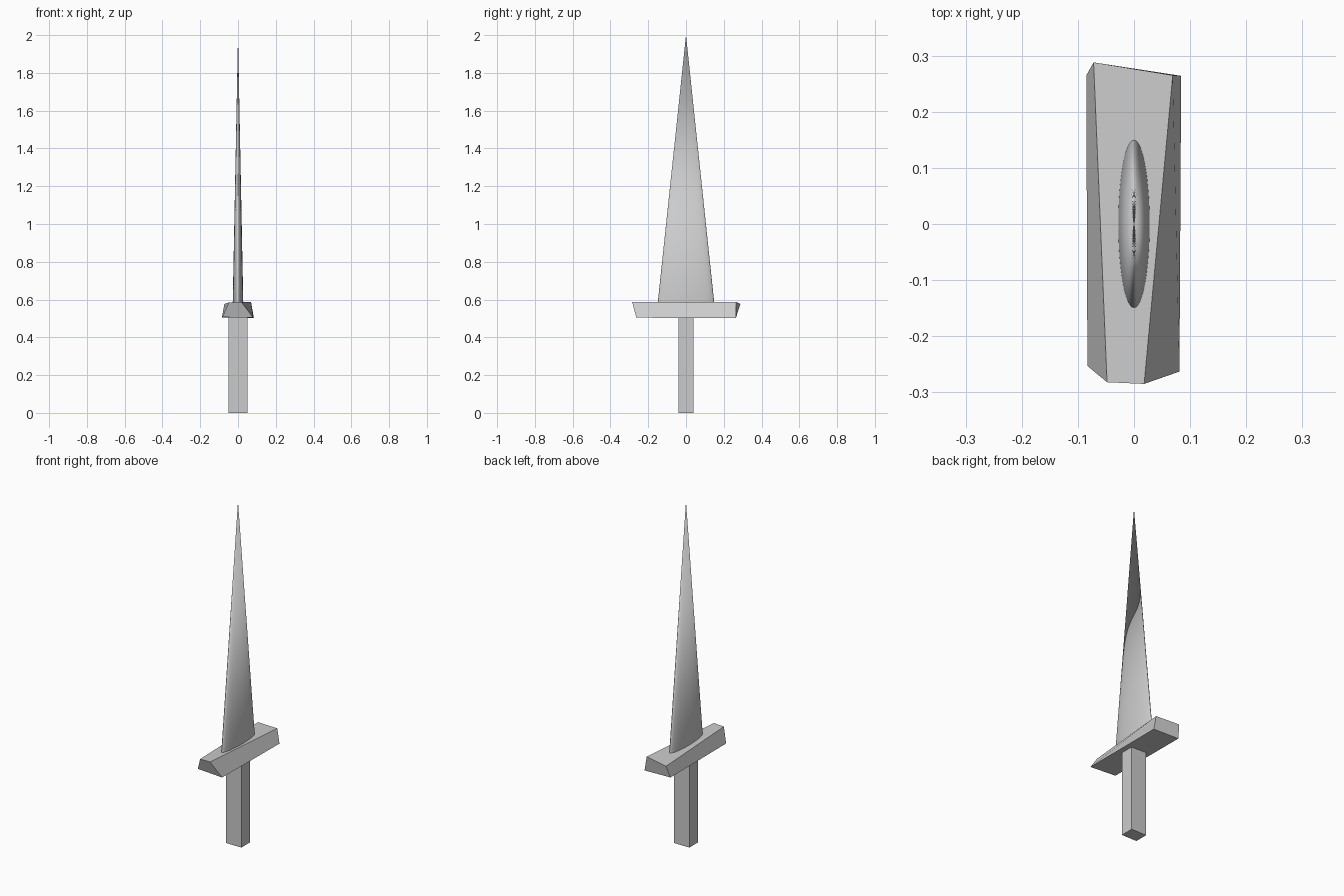
import bpy, bmesh, math
from mathutils import Matrix

if "Cube" in bpy.data.objects:
    bpy.data.objects.remove(bpy.data.objects["Cube"])


def add_object(name, bm):
    bmesh.ops.recalc_face_normals(bm, faces=bm.faces[:])
    mesh = bpy.data.meshes.new(name)
    bm.to_mesh(mesh)
    bm.free()
    obj = bpy.data.objects.new(name, mesh)
    bpy.context.collection.objects.link(obj)
    return obj


def block(name, bottom, top):
    """Six-sided block from two matching four-corner loops."""
    bm = bmesh.new()
    lo = [bm.verts.new(p) for p in bottom]
    hi = [bm.verts.new(p) for p in top]
    bm.faces.new(lo[::-1])
    bm.faces.new(hi)
    for i in range(4):
        j = (i + 1) % 4
        bm.faces.new((lo[i], lo[j], hi[j], hi[i]))
    return add_object(name, bm)


# Handle: plain rectangular bar
corners = [(-0.05, -0.04), (0.05, -0.04), (0.05, 0.04), (-0.05, 0.04)]
block("handle", [(x, y, 0) for x, y in corners], [(x, y, 0.506) for x, y in corners])

# Cross guard: irregular, hand-shaped taper
block("cross_guard",
      [(-0.083, -0.253, 0.507), (0.081, -0.263, 0.504), (0.084, 0.264, 0.502), (-0.085, 0.265, 0.506)],
      [(-0.048, -0.282, 0.585), (0.018, -0.285, 0.587), (0.069, 0.265, 0.587), (-0.072, 0.288, 0.577)])

# Blade: flattened cone
base, tip = 0.578, 2.0
bm = bmesh.new()
bmesh.ops.create_cone(bm, cap_ends=True, segments=128, radius1=1, radius2=0, depth=tip - base,
                      matrix=Matrix.Translation((0, 0, (base + tip) / 2)) @ Matrix.Diagonal((0.028, 0.15, 1, 1)))
bmesh.ops.remove_doubles(bm, verts=bm.verts[:], dist=1e-5)
blade = add_object("blade", bm)
bpy.context.view_layer.objects.active = blade
blade.select_set(True)
bpy.ops.object.shade_smooth_by_angle(angle=math.radians(30))
